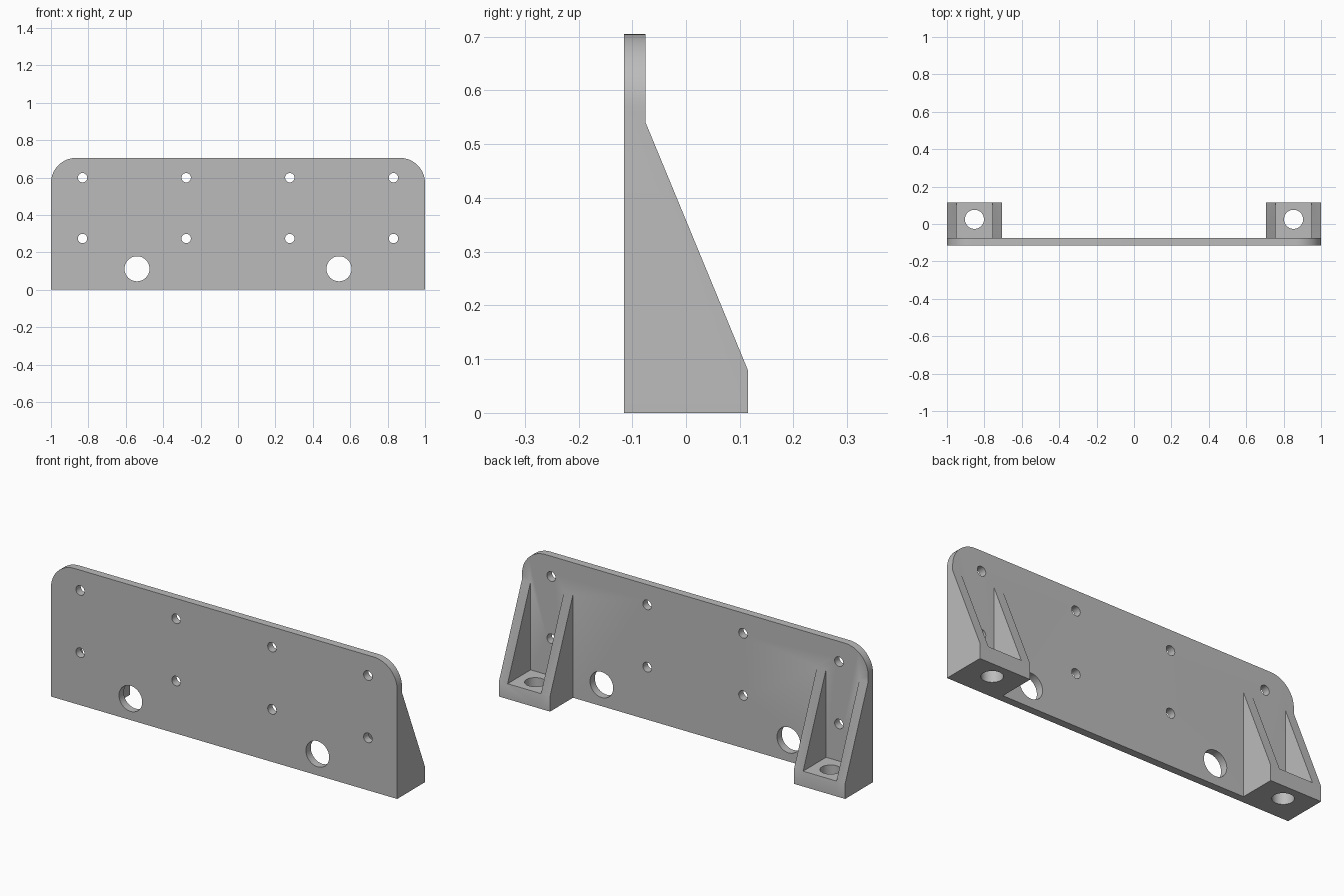
import bpy, bmesh
from math import pi, sin, cos
from mathutils import Matrix, Vector

if "Cube" in bpy.data.objects:
    bpy.data.objects.remove(bpy.data.objects["Cube"])

BACK, FRONT, REAR = -0.075, -0.115, 0.115   # plate back, plate front, foot rear
TOP, RADIUS, FLOOR = 0.705, 0.135, 0.08

grey = bpy.data.materials.new("plain grey")
grey.use_nodes = True
grey.diffuse_color = (0.5, 0.5, 0.5, 1)
grey.node_tree.nodes["Principled BSDF"].inputs["Base Color"].default_value = (0.5, 0.5, 0.5, 1)


def prism(name, points, sweep):
    """Solid made by sweeping a flat outline along a vector."""
    bm = bmesh.new()
    face = bm.faces.new([bm.verts.new(p) for p in points])
    swept = bmesh.ops.extrude_face_region(bm, geom=[face])["geom"]
    bmesh.ops.translate(bm, verts=[v for v in swept if isinstance(v, bmesh.types.BMVert)],
                        vec=Vector(sweep))
    bmesh.ops.recalc_face_normals(bm, faces=bm.faces)
    mesh = bpy.data.meshes.new(name)
    bm.to_mesh(mesh)
    bm.free()
    mesh.materials.append(grey)
    obj = bpy.data.objects.new(name, mesh)
    bpy.context.collection.objects.link(obj)
    return obj


def drill(name, centre, radius, axis):
    """Cylinder cutter along the Y or Z axis."""
    ring = [(radius * cos(a), radius * sin(a)) for a in (2 * pi * i / 48 for i in range(48))]
    x, y, z = centre
    if axis == "Y":
        cutter = prism(name, [(x + u, y - 0.1, z + v) for u, v in ring], (0, 0.2, 0))
    else:
        cutter = prism(name, [(x + u, y + v, z - 0.2) for u, v in ring], (0, 0, 0.4))
    cutter.hide_render = True
    return cutter


def combine(target, tool, operation):
    """Apply a boolean and discard the tool."""
    mod = target.modifiers.new(operation, "BOOLEAN")
    mod.operation, mod.object, mod.solver = operation, tool, "EXACT"
    graph = bpy.context.evaluated_depsgraph_get()
    result = bpy.data.meshes.new_from_object(target.evaluated_get(graph))
    target.modifiers.clear()
    target.data = result
    bpy.data.objects.remove(tool)


# Mounting plate with rounded upper corners
outline = [(-1, 0), (1, 0)]
for side, start in ((1, 0), (-1, pi / 2)):
    for i in range(17):
        a = start + pi / 2 * i / 16
        outline.append((side * (1 - RADIUS) + RADIUS * cos(a), TOP - RADIUS + RADIUS * sin(a)))
bracket = prism("mounting_bracket", [(x, FRONT, z) for x, z in outline], (0, BACK - FRONT, 0))

# Two feet, each with a pair of sloping ribs
inside = (BACK + FRONT) / 2
rib = [(inside, 0), (REAR, 0), (REAR, FLOOR), (BACK, 0.54), (inside, 0.54)]
foot = [(inside, 0), (REAR, 0), (REAR, FLOOR), (inside, FLOOR)]
for side in (-1, 1):
    for name, profile, x0, x1 in (("foot", foot, 0.73, 0.97),
                                  ("outer_rib", rib, 0.95, 1),
                                  ("inner_rib", rib, 0.705, 0.757)):
        part = prism(name, [(side * x0, y, z) for y, z in profile], (side * (x1 - x0), 0, 0))
        combine(bracket, part, "UNION")

# Bolt holes in the feet, cable holes and screw holes in the plate
for side in (-1, 1):
    combine(bracket, drill("foot_hole", (side * 0.853, 0.025, 0), 0.051, "Z"), "DIFFERENCE")
    combine(bracket, drill("cable_hole", (side * 0.54, inside, 0.112), 0.067, "Y"), "DIFFERENCE")
    for x in (0.277, 0.831):
        for z in (0.274, 0.599):
            combine(bracket, drill("screw_hole", (side * x, inside, z), 0.025, "Y"), "DIFFERENCE")

# Merge leftover flat seams and smooth only the curved walls
bm = bmesh.new()
bm.from_mesh(bracket.data)
bmesh.ops.remove_doubles(bm, verts=bm.verts, dist=0.0001)
bmesh.ops.dissolve_limit(bm, angle_limit=0.01, verts=bm.verts, edges=bm.edges)
bm.to_mesh(bracket.data)
bm.free()
bpy.context.view_layer.objects.active = bracket
bracket.select_set(True)
bpy.ops.object.shade_smooth_by_angle(angle=pi / 6)
